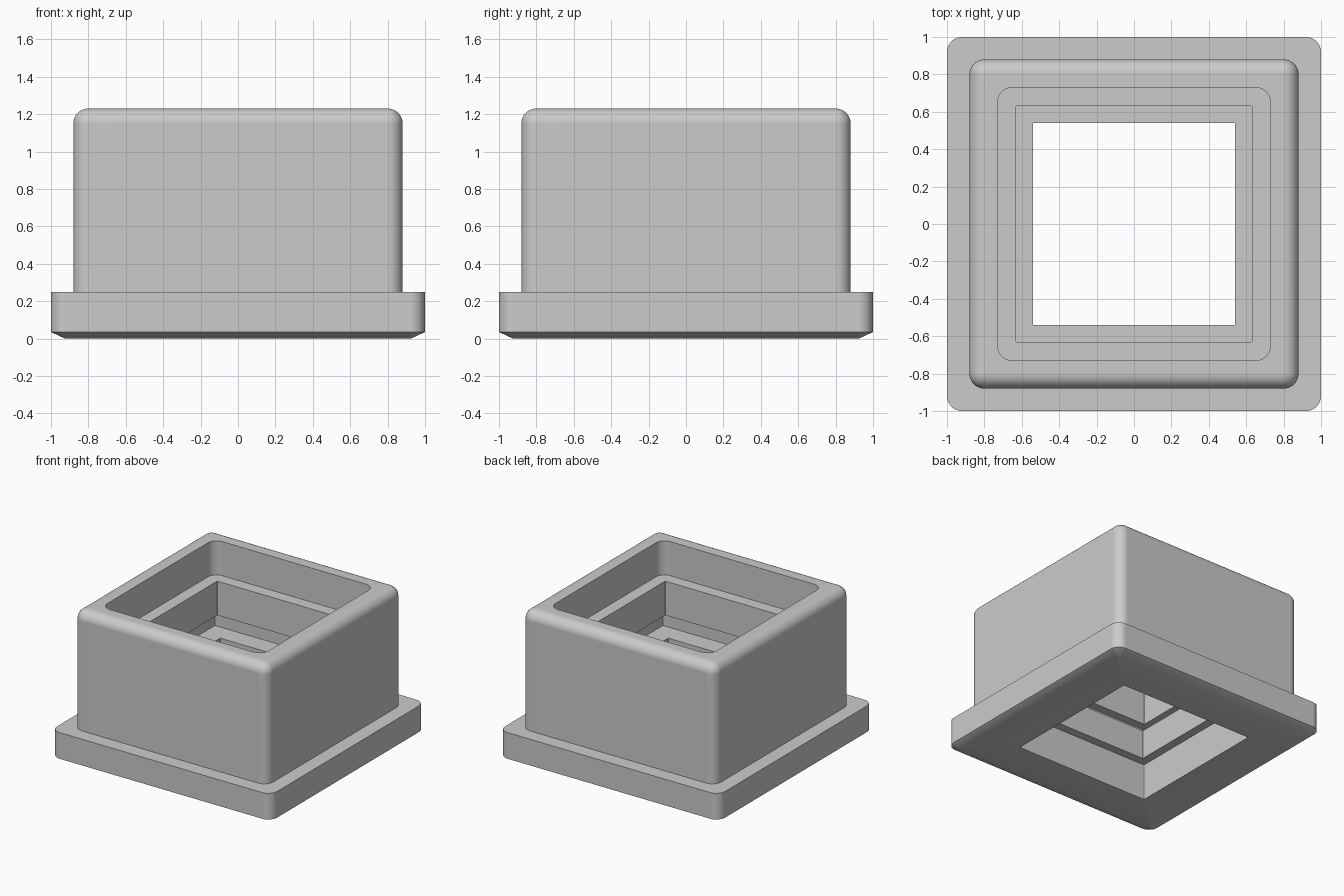
import bpy
import bmesh
from math import sin, cos, pi, radians

if "Cube" in bpy.data.objects:
    bpy.data.objects.remove(bpy.data.objects["Cube"], do_unlink=True)

grey = bpy.data.materials.new("light grey")
grey.use_nodes = True
colour = (0.6, 0.6, 0.6, 1)
grey.diffuse_color = colour
grey.node_tree.nodes["Principled BSDF"].inputs["Base Color"].default_value = colour

STEPS = 8       # segments in each quarter round
SHARP = 0.004   # radius of the nearly square inner corners
ROUND = 0.08    # radius of the outer corners and the top edge


def add_ring(bm, half, z, radius):
    """Rounded square of vertices at one height."""
    ring = []
    for corner in range(4):
        mid = pi / 4 + corner * pi / 2
        cx = (half - radius) * (1 if cos(mid) > 0 else -1)
        cy = (half - radius) * (1 if sin(mid) > 0 else -1)
        for i in range(STEPS + 1):
            a = corner * pi / 2 + i / STEPS * pi / 2
            ring.append(bm.verts.new((cx + radius * cos(a), cy + radius * sin(a), z)))
    return ring


# Wall section: half width, height, corner radius
BODY, TOP = 0.88, 1.23
section = [
    # flange with chamfered underside
    (0.925, 0, 0.02), (1, 0.035, ROUND), (1, 0.25, ROUND),
    (BODY, 0.25, ROUND),
]
# rounded top edge of the body
for i in range(STEPS + 1):
    a = i / STEPS * pi / 2
    inset = ROUND * (1 - cos(a))
    section.append((BODY - inset, TOP - ROUND + ROUND * sin(a), max(ROUND - inset, SHARP)))
section += [
    # upper recess
    (0.73, TOP, ROUND), (0.73, 0.95, ROUND),
    # middle opening
    (0.63, 0.95, SHARP), (0.63, 0.67, SHARP),
    # hidden groove
    (0.70, 0.67, SHARP), (0.70, 0.54, SHARP),
    # narrow opening
    (0.54, 0.54, SHARP), (0.54, 0.30, SHARP),
    # lower recess
    (0.61, 0.30, SHARP), (0.61, 0, SHARP),
]

# Loft the rings into a closed shell
bm = bmesh.new()
rings = [add_ring(bm, *row) for row in section]
for k, lower in enumerate(rings):
    upper = rings[(k + 1) % len(rings)]
    for i in range(len(lower)):
        j = (i + 1) % len(lower)
        bm.faces.new((lower[i], lower[j], upper[j], upper[i]))
bmesh.ops.recalc_face_normals(bm, faces=bm.faces)
mesh = bpy.data.meshes.new("flanged_square_housing")
bm.to_mesh(mesh)
bm.free()
mesh.materials.append(grey)

housing = bpy.data.objects.new("flanged_square_housing", mesh)
bpy.context.collection.objects.link(housing)
bpy.ops.object.select_all(action="DESELECT")
housing.select_set(True)
bpy.context.view_layer.objects.active = housing
bpy.ops.object.shade_smooth_by_angle(angle=radians(25))

# Keep the broad faces flat beside the rounded edges
weighted = housing.modifiers.new("flat_faces", "WEIGHTED_NORMAL")
weighted.keep_sharp = True
